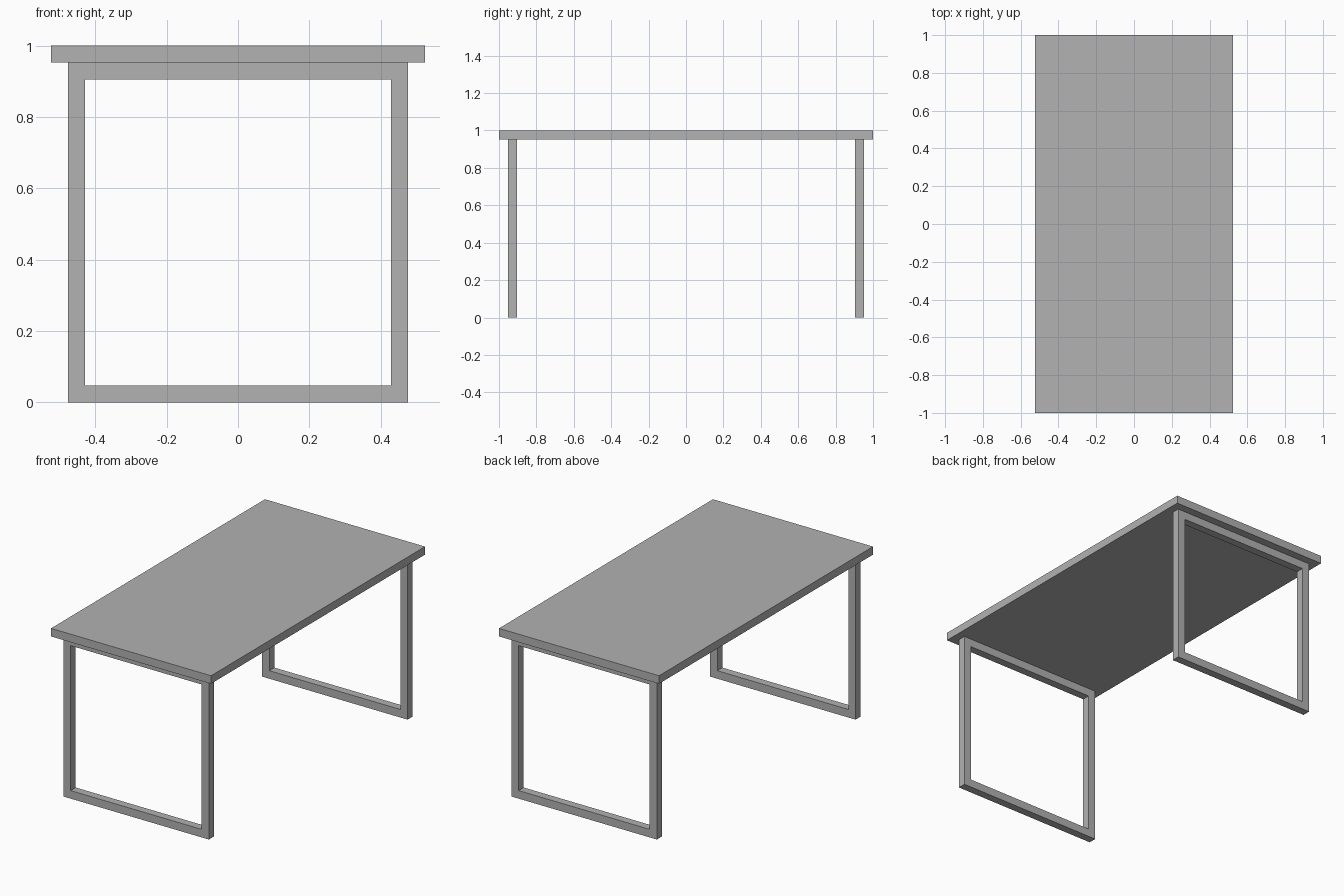
import bpy
import bmesh

if "Cube" in bpy.data.objects:
    bpy.data.objects.remove(bpy.data.objects["Cube"], do_unlink=True)

T = 1 / 21          # thickness shared by the board and the square tubes
TOP_W, LENGTH, HEIGHT = 22 * T, 2.0, 1.0
LEG_W, LEG_H = 20 * T, HEIGHT - T
LEG_Y = LENGTH / 2 - 1.5 * T

grey = bpy.data.materials.new("plain_grey")
grey.use_nodes = True
colour = (0.445, 0.445, 0.445, 1)
grey.diffuse_color = colour
grey.node_tree.nodes["Principled BSDF"].inputs["Base Color"].default_value = colour


def add_object(name, bm, location):
    bmesh.ops.recalc_face_normals(bm, faces=bm.faces)
    mesh = bpy.data.meshes.new(name)
    bm.to_mesh(mesh)
    bm.free()
    mesh.materials.append(grey)
    obj = bpy.data.objects.new(name, mesh)
    obj.location = location
    bpy.context.collection.objects.link(obj)


def add_board(name, size, location):
    bm = bmesh.new()
    bmesh.ops.create_cube(bm, size=1)
    bmesh.ops.scale(bm, vec=size, verts=bm.verts)
    add_object(name, bm, location)


def add_frame(name, width, height, location):
    """Closed rectangular loop of square tube, standing in the xz plane."""
    bm = bmesh.new()

    def ring(y, inset):
        x, z = width / 2 - inset, height / 2 - inset
        return [bm.verts.new((sx * x, y, sz * z))
                for sx, sz in ((-1, -1), (1, -1), (1, 1), (-1, 1))]

    rings = [ring(-T / 2, 0), ring(T / 2, 0), ring(T / 2, T), ring(-T / 2, T)]
    for a, b in zip(rings, rings[1:] + rings[:1]):
        for i in range(4):
            j = (i + 1) % 4
            bm.faces.new((a[i], a[j], b[j], b[i]))
    add_object(name, bm, location)


# Table top
add_board("table_top", (TOP_W, LENGTH, T), (0, 0, HEIGHT - T / 2))

# Leg frames at both ends
for name, side in (("front_leg_frame", -1), ("back_leg_frame", 1)):
    add_frame(name, LEG_W, LEG_H, (0, side * LEG_Y, LEG_H / 2))
